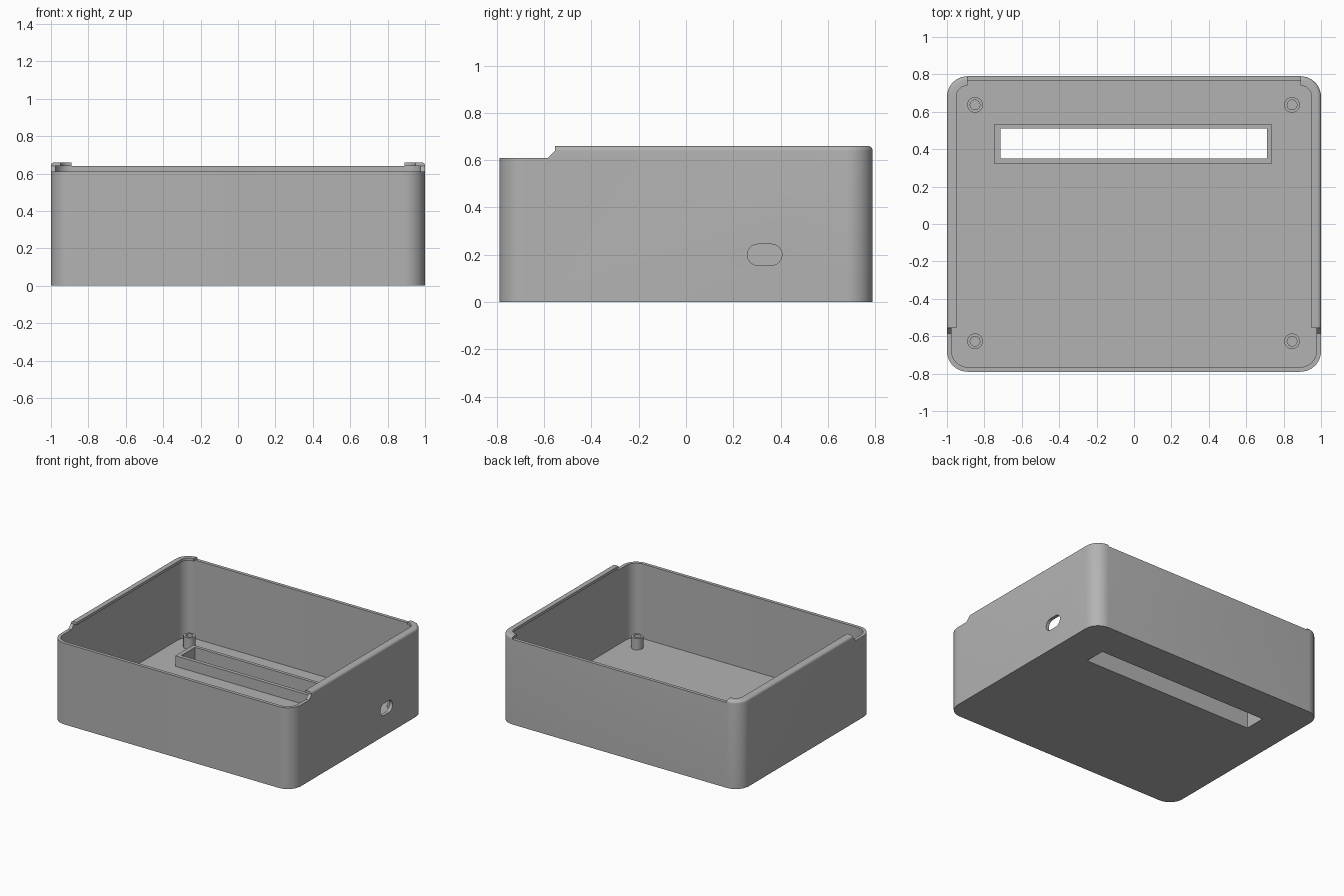
import bpy, bmesh, math

if "Cube" in bpy.data.objects:
    bpy.data.objects.remove(bpy.data.objects["Cube"])

HX, HY, R = 1.0, 0.79, 0.11      # half sizes and corner radius
FLOOR, LIP, TOP = 0.05, 0.64, 0.66

grey = bpy.data.materials.new("plain grey")
grey.diffuse_color = (0.45, 0.45, 0.45, 1)
grey.use_nodes = True
grey.node_tree.nodes["Principled BSDF"].inputs["Base Color"].default_value = grey.diffuse_color


def rounded(inset, hx=HX, hy=HY, r=R, n=10):
    """Rounded rectangle outline, counter-clockwise."""
    hx, hy, r = hx - inset, hy - inset, r - inset
    pts = []
    for i, (sx, sy) in enumerate([(1, 1), (-1, 1), (-1, -1), (1, -1)]):
        for k in range(n + 1):
            a = math.pi / 2 * (i + k / n)
            pts.append((sx * (hx - r) + r * math.cos(a), sy * (hy - r) + r * math.sin(a)))
    return pts


def loft(name, rings):
    """Closed solid through a stack of equal-length rings of 3D points."""
    bm = bmesh.new()
    loops = [[bm.verts.new(p) for p in ring] for ring in rings]
    n = len(loops[0])
    for a, b in zip(loops, loops[1:]):
        for i in range(n):
            bm.faces.new((a[i], a[(i + 1) % n], b[(i + 1) % n], b[i]))
    bm.faces.new(loops[0][::-1])
    bm.faces.new(loops[-1])
    bmesh.ops.recalc_face_normals(bm, faces=bm.faces)
    mesh = bpy.data.meshes.new(name)
    bm.to_mesh(mesh)
    bm.free()
    mesh.materials.append(grey)
    ob = bpy.data.objects.new(name, mesh)
    bpy.context.collection.objects.link(ob)
    return ob


def stack(name, levels):
    """Solid from (outline, z) levels."""
    return loft(name, [[(x, y, z) for x, y in pts] for pts, z in levels])


def box(name, x0, x1, y0, y1, z0, z1):
    pts = [(x0, y0), (x1, y0), (x1, y1), (x0, y1)]
    return stack(name, [(pts, z0), (pts, z1)])


def along_x(name, pts, x0, x1):
    """Prism with a (y, z) profile."""
    return loft(name, [[(x, y, z) for y, z in pts] for x in (x0, x1)])


def circle(cx, cy, r, n=24):
    return [(cx + r * math.cos(2 * math.pi * i / n), cy + r * math.sin(2 * math.pi * i / n))
            for i in range(n)]


def cut(target, *cutters):
    for c in cutters:
        m = target.modifiers.new("cut", 'BOOLEAN')
        m.operation, m.solver, m.object = 'DIFFERENCE', 'EXACT', c
        bpy.context.view_layer.objects.active = target
        bpy.ops.object.modifier_apply(modifier=m.name)
        bpy.data.objects.remove(c)


def smooth(ob):
    bpy.ops.object.select_all(action='DESELECT')
    ob.select_set(True)
    bpy.context.view_layer.objects.active = ob
    bpy.ops.object.shade_smooth_by_angle(angle=math.radians(30))


# Case body with a rounded top edge
levels = [(rounded(0), 0)]
f = TOP - LIP
for k in range(6):
    a = math.pi / 2 * k / 5
    levels.append((rounded(f * (1 - math.cos(a))), LIP + f * math.sin(a)))
case = stack("case_body", levels)

# Cavity, narrower mouth under the overhanging lip, low front and open back lip
cavity = stack("cavity", [(rounded(0.025), FLOOR), (rounded(0.025), LIP)])
mouth = stack("mouth", [(rounded(0.05), 0.5), (rounded(0.05), 0.8)])
front = along_x("front_notch", [(-1, 0.61), (-0.585, 0.61), (-0.555, 0.64),
                                (-0.555, 0.8), (-1, 0.8)], -1.2, 1.2)
back = box("back_notch", -0.89, 0.89, 0.6, 1, LIP, 0.8)

# Display slot and side port
SLOT = (-0.715, 0.71, 0.35, 0.51)
slot = box("slot", *SLOT, -0.1, 0.3)
port_pts = [(y + 0.333, z + 0.2) for y, z in rounded(0, 0.073, 0.0445, 0.044)]
port = along_x("port", port_pts, 0.9, 1.1)
cut(case, cavity, mouth, front, back, slot, port)
smooth(case)

# Raised frame round the slot
frame = box("slot_frame", -0.745, 0.735, 0.322, 0.535, FLOOR, 0.13)
cut(frame, box("frame_hole", *SLOT, -0.1, 0.3))

# Screw posts in the four corners
for x in (-0.85, 0.845):
    for y in (-0.627, 0.637):
        post = stack("screw_post", [(circle(x, y, 0.042), FLOOR), (circle(x, y, 0.042), 0.135)])
        cut(post, stack("bore", [(circle(x, y, 0.026), FLOOR + 0.005), (circle(x, y, 0.026), 0.3)]))
        smooth(post)
